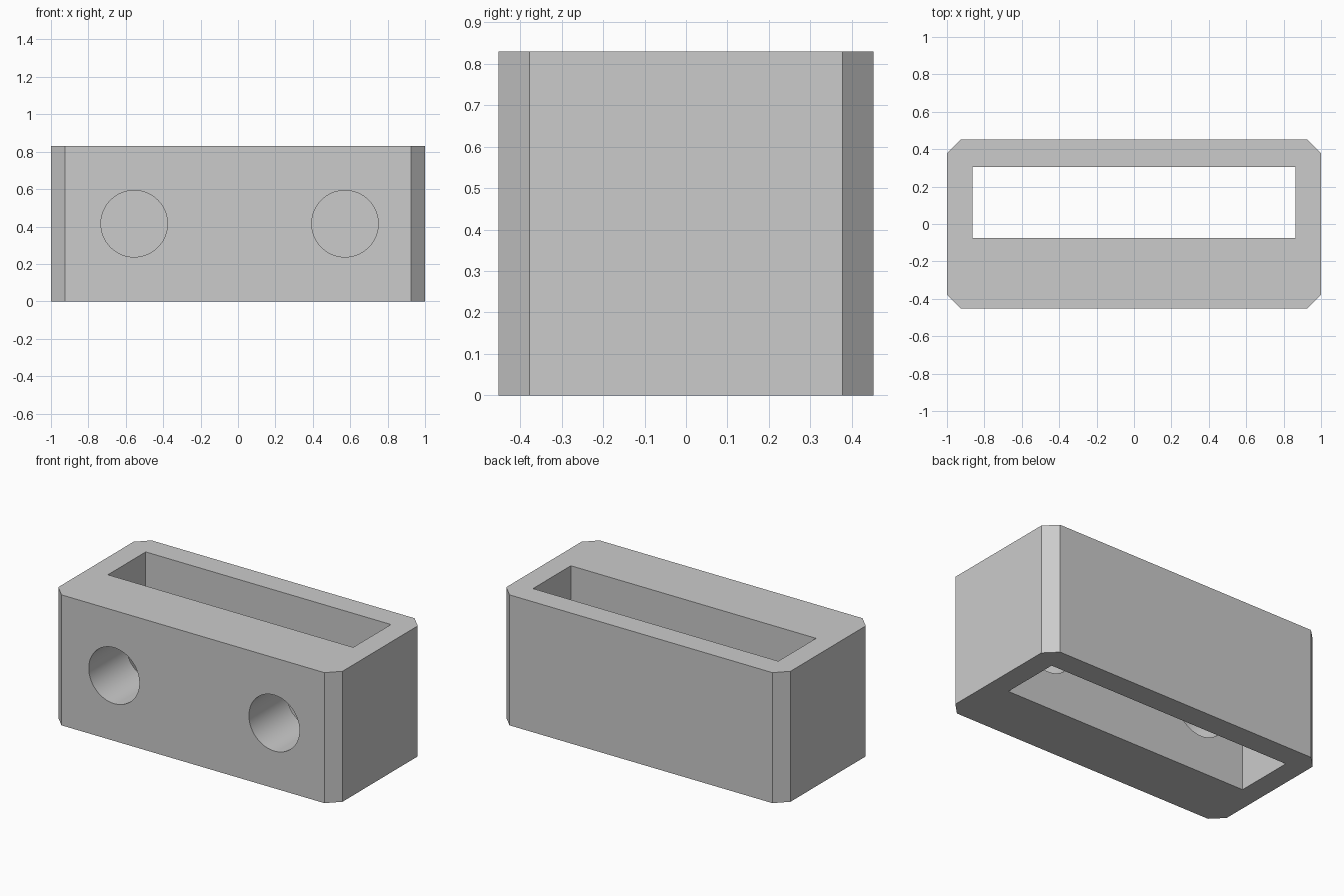
import bpy
import bmesh
from math import radians
from mathutils import Matrix, Vector

if "Cube" in bpy.data.objects:
    bpy.data.objects.remove(bpy.data.objects["Cube"], do_unlink=True)

HEIGHT = 0.83
HALF_X, HALF_Y, CHAMFER = 1.0, 0.453, 0.075

grey = bpy.data.materials.new("light_grey")
grey.use_nodes = True
colour = (0.6, 0.6, 0.6, 1)
grey.diffuse_color = colour
grey.node_tree.nodes["Principled BSDF"].inputs["Base Color"].default_value = colour


def finish(name, bm):
    bmesh.ops.recalc_face_normals(bm, faces=bm.faces)
    mesh = bpy.data.meshes.new(name)
    bm.to_mesh(mesh)
    bm.free()
    mesh.materials.append(grey)
    obj = bpy.data.objects.new(name, mesh)
    bpy.context.collection.objects.link(obj)
    return obj


def box(name, low, high):
    low, high = Vector(low), Vector(high)
    bm = bmesh.new()
    place = Matrix.Translation((low + high) / 2) @ Matrix.Diagonal((high - low).to_4d())
    bmesh.ops.create_cube(bm, size=1, matrix=place)
    return finish(name, bm)


def front_bore(name, x, z, radius, y0, y1):
    bm = bmesh.new()
    place = Matrix.Translation((x, (y0 + y1) / 2, z)) @ Matrix.Rotation(radians(90), 4, "X")
    bmesh.ops.create_cone(bm, cap_ends=True, segments=64, radius1=radius,
                          radius2=radius, depth=y1 - y0, matrix=place)
    return finish(name, bm)


# Block with chamfered upright corners
bm = bmesh.new()
cx, cy = HALF_X - CHAMFER, HALF_Y - CHAMFER
outline = [(cx, -HALF_Y), (HALF_X, -cy), (HALF_X, cy), (cx, HALF_Y),
           (-cx, HALF_Y), (-HALF_X, cy), (-HALF_X, -cy), (-cx, -HALF_Y)]
base = bm.faces.new([bm.verts.new((x, y, 0)) for x, y in outline])
walls = bmesh.ops.extrude_face_region(bm, geom=[base], use_keep_orig=True)
top = [v for v in walls["geom"] if isinstance(v, bmesh.types.BMVert)]
bmesh.ops.translate(bm, verts=top, vec=(0, 0, HEIGHT))
block = finish("slotted_block", bm)

# Vertical slot right through, and two bores from the front into the slot
cutters = [box("slot_cutter", (-0.863, -0.075, -0.2), (0.863, 0.305, HEIGHT + 0.2))]
for side, x in (("right", -0.555), ("left", 0.572)):
    cutters.append(front_bore(side + "_bore_cutter", x, HEIGHT / 2, 0.178, -0.6, 0.1))

bpy.ops.object.select_all(action="DESELECT")
bpy.context.view_layer.objects.active = block
block.select_set(True)
for cutter in cutters:
    cutter.hide_render = True
    cut = block.modifiers.new(cutter.name, "BOOLEAN")
    cut.operation = "DIFFERENCE"
    cut.solver = "EXACT"
    cut.object = cutter
    bpy.ops.object.modifier_apply(modifier=cut.name)
    bpy.data.objects.remove(cutter, do_unlink=True)

# Smooth bores, crisp edges elsewhere
bpy.ops.object.shade_smooth_by_angle(angle=radians(30))
